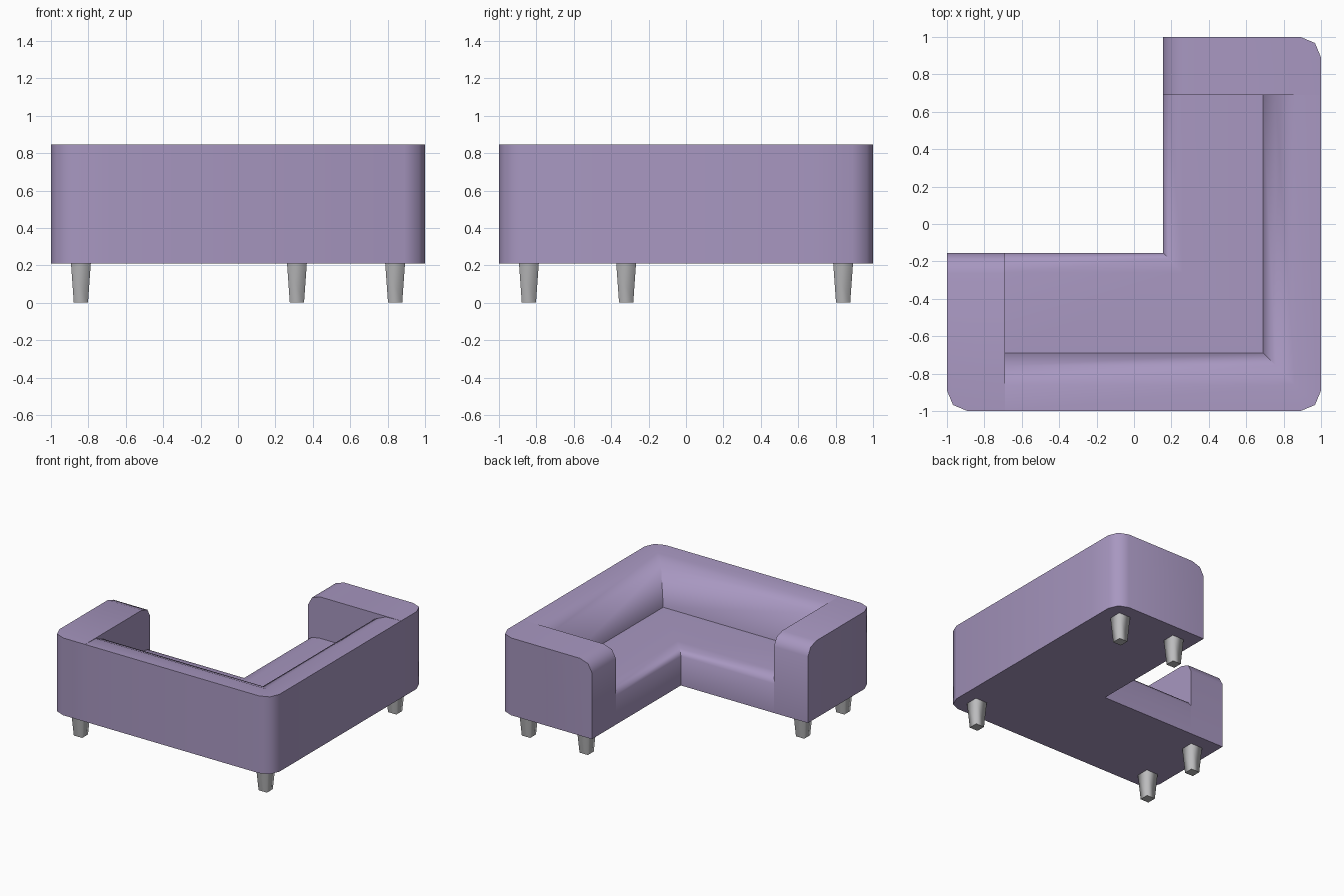
import bpy, bmesh, math
from mathutils import Vector

cube = bpy.data.objects.get("Cube")
if cube:
    bpy.data.objects.remove(cube)

FLOOR, TOP, SEAT = 0.21, 0.845, 0.505   # underside, crest and seat heights
ARM, DEPTH, R = 0.31, 0.845, 0.11       # arm width, sofa depth, corner radius


def material(name, rgb):
    m = bpy.data.materials.new(name)
    m.use_nodes = True
    m.diffuse_color = (*rgb, 1)
    m.node_tree.nodes["Principled BSDF"].inputs["Base Color"].default_value = (*rgb, 1)
    return m


fabric = material("lilac_fabric", (0.39, 0.31, 0.53))
metal = material("grey_metal", (0.5, 0.5, 0.51))


def finish(bm, name, mat, angle):
    bmesh.ops.remove_doubles(bm, verts=bm.verts, dist=0.0005)
    bmesh.ops.recalc_face_normals(bm, faces=bm.faces)
    mesh = bpy.data.meshes.new(name)
    bm.to_mesh(mesh)
    bm.free()
    mesh.materials.append(mat)
    ob = bpy.data.objects.new(name, mesh)
    bpy.context.collection.objects.link(ob)
    bpy.ops.object.select_all(action='DESELECT')
    ob.select_set(True)
    bpy.context.view_layer.objects.active = ob
    bpy.ops.object.shade_smooth_by_angle(angle=math.radians(angle))
    return ob


def prism(bm, points, offset):
    face = bm.faces.new([bm.verts.new(p) for p in points])
    new = bmesh.ops.extrude_face_region(bm, geom=[face])["geom"]
    bmesh.ops.translate(bm, vec=offset,
                        verts=[g for g in new if isinstance(g, bmesh.types.BMVert)])


# Seat and backrest: one section (distance from outside, height) swept round the corner
section = [(0, FLOOR), (0, TOP), (0.14, 0.84), (0.243, 0.795), (ARM, SEAT),
           (0.74, SEAT), (0.815, 0.492), (DEPTH, 0.45), (DEPTH, FLOOR)]


def corner(d, angle):
    centre = 1 - max(R, d)
    r = max(R - d, 0)
    return centre + r * math.cos(angle), -centre + r * math.sin(angle)


bm = bmesh.new()
stations = [[(ARM - 1, d - 1, z) for d, z in section]]
for deg in (-90, -45, 0):
    stations.append([(*corner(d, math.radians(deg)), z) for d, z in section])
stations.append([(1 - d, 1 - ARM, z) for d, z in section])
rings = [[bm.verts.new(p) for p in s] for s in stations]
count = len(section)
for a, b in zip(rings, rings[1:]):
    for i in range(count):
        j = (i + 1) % count
        bm.faces.new((a[i], a[j], b[j], b[i]))
bmesh.ops.remove_doubles(bm, verts=bm.verts, dist=0.0005)
bmesh.ops.dissolve_degenerate(bm, dist=0.0005, edges=bm.edges)
finish(bm, "seat_and_backrest", fabric, 60)

# Arms: side outline with a rounded front end, mirrored across the diagonal
end = DEPTH - 1
outline = [(-1, FLOOR), (-1, TOP), (end - 0.11, TOP), (end - 0.035, 0.82),
           (end, 0.755), (end, FLOOR)]
for name, mirrored in (("right_arm", False), ("left_arm", True)):
    bm = bmesh.new()
    prism(bm, [(-1, y, z) for y, z in outline], Vector((ARM, 0, 0)))
    outer = [e for e in bm.edges
             if all(v.co.x < -0.99 and v.co.y < -0.99 for v in e.verts)]
    bmesh.ops.bevel(bm, geom=outer, offset=R, segments=2, profile=0.5, affect='EDGES')
    if mirrored:
        for v in bm.verts:
            v.co.x, v.co.y = -v.co.y, -v.co.x
    finish(bm, name, fabric, 60)

# Tapered square legs with softened sides
legs = {"front_right": (-0.84, -0.84), "middle_right": (-0.84, -0.32),
        "front_left": (0.84, -0.84), "back_left": (0.84, 0.84),
        "back_middle": (0.315, 0.84)}
for name, (x, y) in legs.items():
    bm = bmesh.new()
    bmesh.ops.create_cube(bm, size=1)
    for v in bm.verts:
        half = 0.053 if v.co.z > 0 else 0.038
        v.co = (x + math.copysign(half, v.co.x), y + math.copysign(half, v.co.y),
                FLOOR + 0.002 if v.co.z > 0 else 0)
    leg = finish(bm, name + "_leg", metal, 180)
    sharp = leg.data.attributes.get("sharp_edge") or \
        leg.data.attributes.new("sharp_edge", 'BOOLEAN', 'EDGE')
    for e in leg.data.edges:
        z0, z1 = (leg.data.vertices[i].co.z for i in e.vertices)
        sharp.data[e.index].value = abs(z0 - z1) < 0.01
